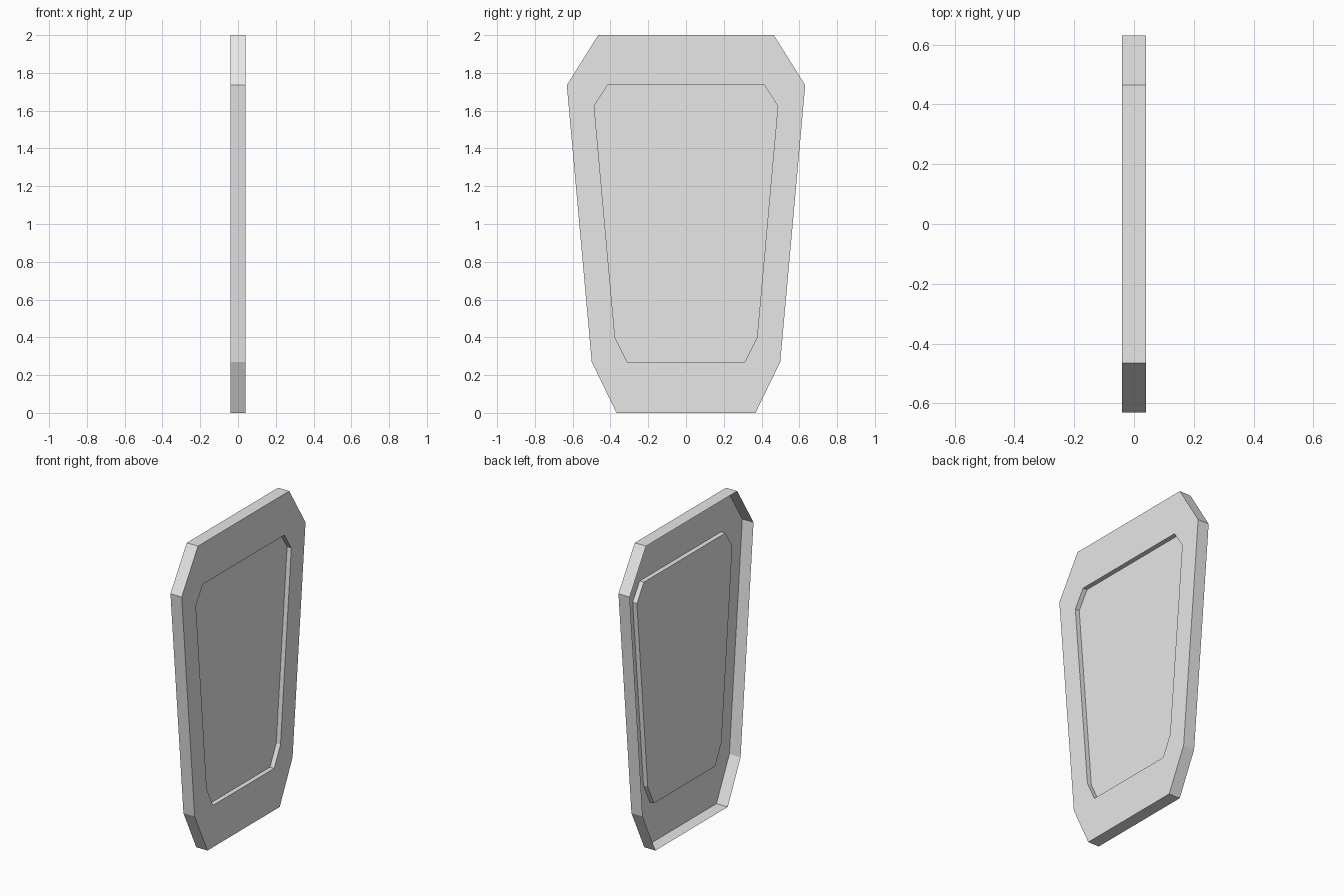
import bpy, bmesh

if "Cube" in bpy.data.objects:
    bpy.data.objects.remove(bpy.data.objects["Cube"])

HALF = 0.04      # half of the panel thickness
RECESS = 0.03    # depth of the sunken centre

# Half outlines (y, z), from top to bottom
OUTER = [(0.465, 2.0), (0.631, 1.735), (0.499, 0.27), (0.368, 0.0)]
INNER = [(0.415, 1.735), (0.486, 1.625), (0.376, 0.40), (0.312, 0.27)]


def ring(bm, half, x):
    """Mirror a half outline into a closed loop of vertices at depth x."""
    pts = [(-y, z) for y, z in half] + [(y, z) for y, z in reversed(half)]
    return [bm.verts.new((x, y, z)) for y, z in pts]


def bridge(bm, a, b):
    for i in range(len(a)):
        j = (i + 1) % len(a)
        bm.faces.new((a[i], a[j], b[j], b[i]))


# Open-backed shell: outer wall, front border, recess wall, recess floor
bm = bmesh.new()
loops = [ring(bm, OUTER, -HALF), ring(bm, OUTER, HALF),
         ring(bm, INNER, HALF), ring(bm, INNER, HALF - RECESS)]
for a, b in zip(loops, loops[1:]):
    bridge(bm, a, b)
floor = bm.faces.new(loops[-1])

# Turn all faces to point outwards, with the recess floor towards +x
bmesh.ops.recalc_face_normals(bm, faces=bm.faces[:])
bm.normal_update()
if floor.normal.x < 0:
    bmesh.ops.reverse_faces(bm, faces=bm.faces[:])

mesh = bpy.data.meshes.new("recessed_panel")
bm.to_mesh(mesh)
bm.free()

# Single plain grey
grey = bpy.data.materials.new("light_grey")
grey.diffuse_color = (0.8, 0.8, 0.8, 1.0)
grey.use_nodes = True
grey.node_tree.nodes["Principled BSDF"].inputs["Base Color"].default_value = grey.diffuse_color
mesh.materials.append(grey)
panel = bpy.data.objects.new("recessed_panel", mesh)
bpy.context.collection.objects.link(panel)
